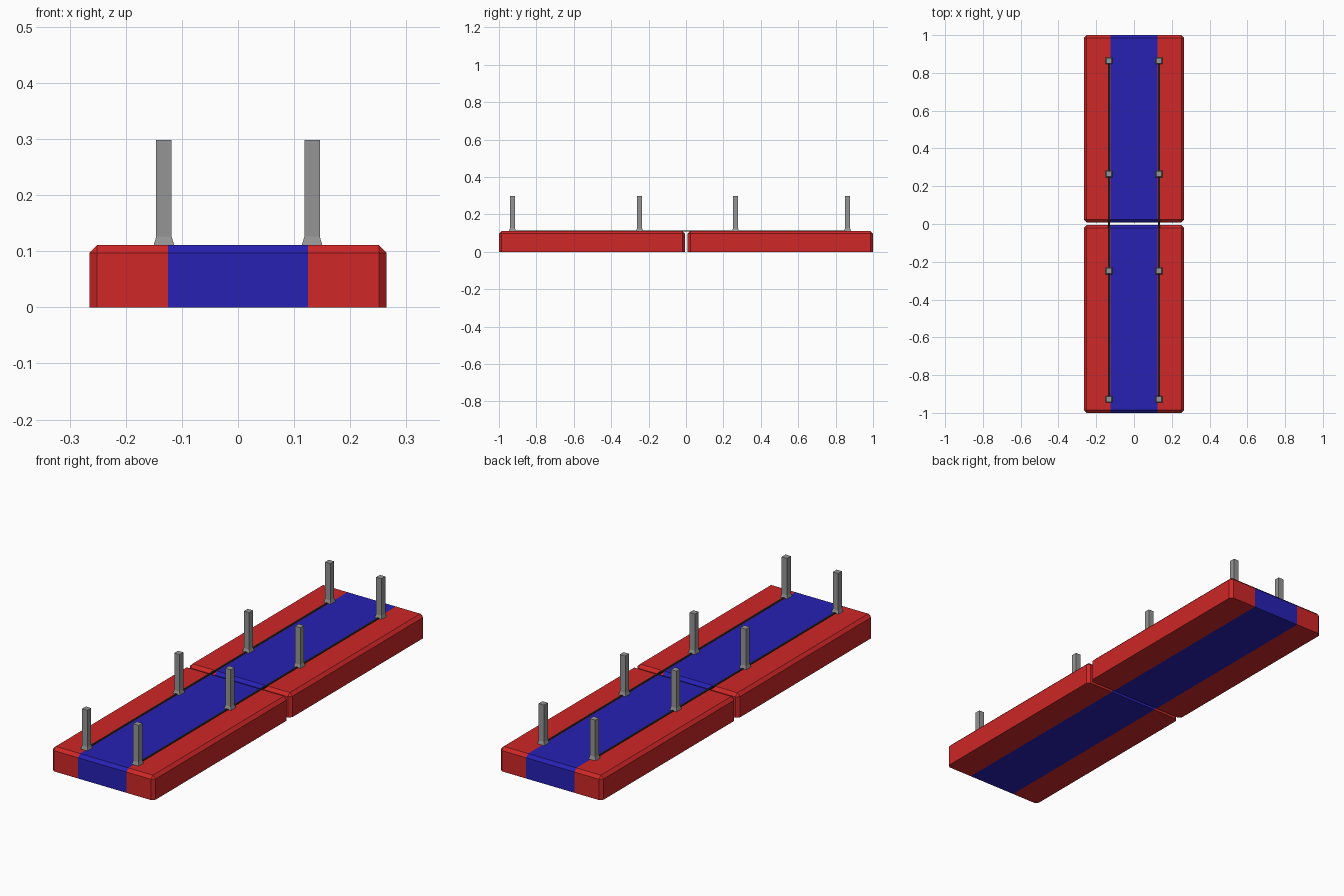
import bpy, bmesh
from mathutils import Vector

if "Cube" in bpy.data.objects:
    bpy.data.objects.remove(bpy.data.objects["Cube"])


def material(name, rgb):
    m = bpy.data.materials.new(name)
    m.diffuse_color = (*rgb, 1)
    m.use_nodes = True
    m.node_tree.nodes["Principled BSDF"].inputs["Base Color"].default_value = m.diffuse_color
    return m


RED = material("red", (0.62, 0.02, 0.02))
BLUE = material("blue", (0.02, 0.015, 0.45))
BLACK = material("black", (0.01, 0.01, 0.01))
METAL = material("dark_grey", (0.3, 0.3, 0.3))

HALF_W, TOP, CHAMFER, STRIPE = 0.265, 0.111, 0.014, 0.125
POST_X = 0.132


def box(bm, lo, hi):
    verts = bmesh.ops.create_cube(bm, size=1)["verts"]
    for v in verts:
        v.co = Vector([hi[i] if v.co[i] > 0 else lo[i] for i in range(3)])
    return verts


def finish(bm, name, mats):
    bmesh.ops.recalc_face_normals(bm, faces=bm.faces)
    me = bpy.data.meshes.new(name)
    bm.to_mesh(me)
    bm.free()
    for m in mats:
        me.materials.append(m)
    ob = bpy.data.objects.new(name, me)
    bpy.context.collection.objects.link(ob)


# Chamfered platform with a blue centre stripe
def platform(name, y0, y1):
    bm = bmesh.new()
    box(bm, (-HALF_W, y0, 0), (HALF_W, y1, TOP))
    edges = [e for e in bm.edges if max(v.co.z for v in e.verts) > 0.01]
    bmesh.ops.bevel(bm, geom=edges, offset=CHAMFER, segments=1, affect='EDGES')
    for x in (-STRIPE, STRIPE):
        bmesh.ops.bisect_plane(bm, geom=bm.verts[:] + bm.edges[:] + bm.faces[:],
                               plane_co=(x, 0, 0), plane_no=(1, 0, 0))
    for f in bm.faces:
        f.material_index = int(abs(f.calc_center_median().x) < STRIPE)
    finish(bm, name, [RED, BLUE])


# Square post with a flared foot
def post(name, x, y):
    bm = bmesh.new()
    rings = []
    for z, r in ((TOP - 0.001, 0.0185), (0.126, 0.0138), (0.298, 0.0138)):
        rings.append([bm.verts.new((x + r * sx, y + r * sy, z))
                      for sx, sy in ((-1, -1), (1, -1), (1, 1), (-1, 1))])
    for a, b in zip(rings, rings[1:]):
        for i in range(4):
            j = (i + 1) % 4
            bm.faces.new((a[i], a[j], b[j], b[i]))
    bm.faces.new(rings[0])
    bm.faces.new(rings[-1])
    finish(bm, name, [METAL])


# Thin dark strip joining the posts on one side
def strip(name, x):
    bm = bmesh.new()
    box(bm, (x - 0.005, -0.93, TOP - 0.003), (x + 0.005, 0.865, TOP + 0.002))
    finish(bm, name, [BLACK])


platform("front_platform", -1, -0.006)
platform("back_platform", 0.009, 1)
for side, s in (("left", -1), ("right", 1)):
    strip(side + "_strip", s * POST_X)
    for i, y in enumerate((-0.928, -0.248, 0.265, 0.864)):
        post(f"{side}_post_{i + 1}", s * POST_X, y)
